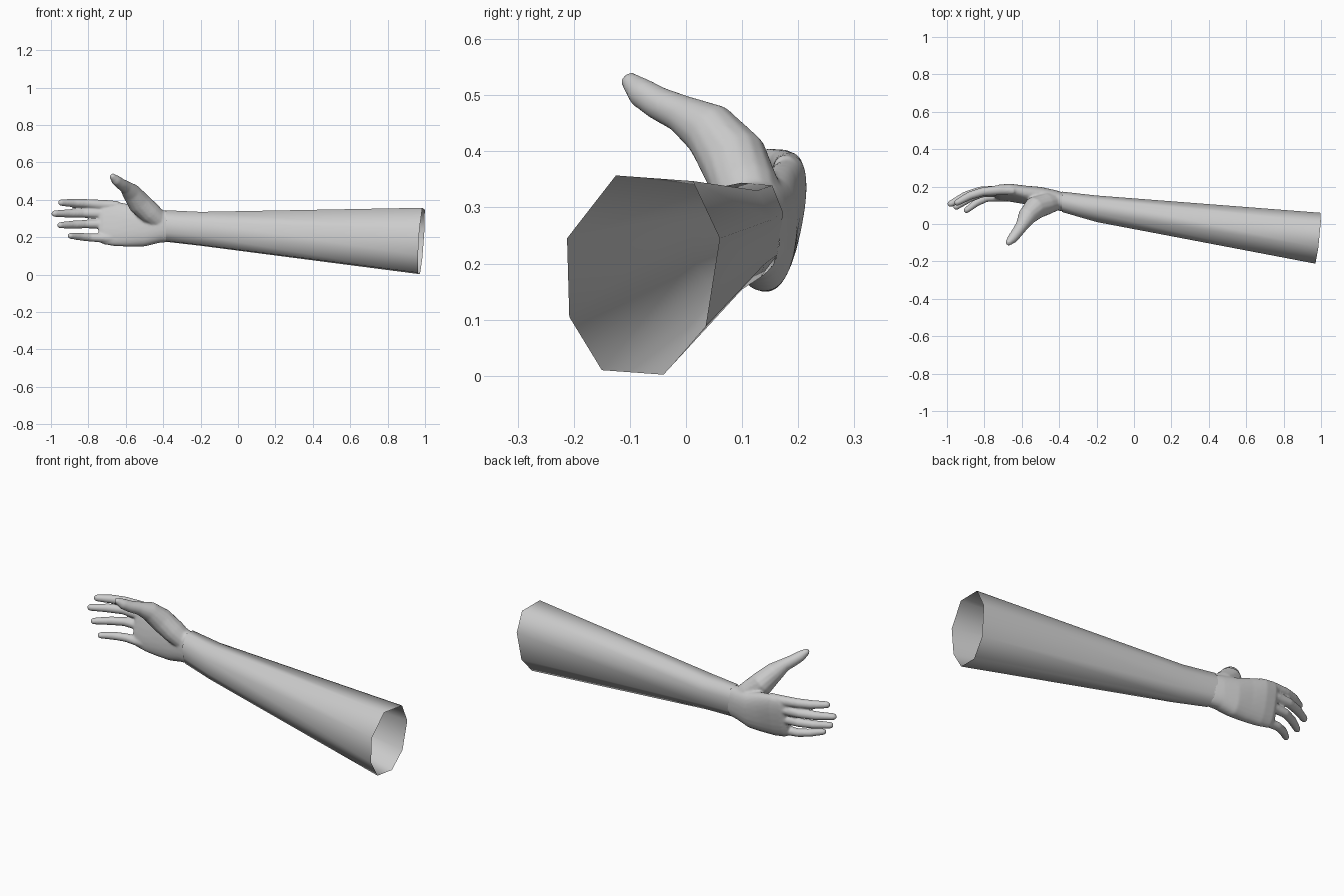
import bpy, bmesh
from math import sin, cos, pi, copysign
from mathutils import Vector, Matrix

if "Cube" in bpy.data.objects:
    bpy.data.objects.remove(bpy.data.objects["Cube"])


def loft(bm, rings, caps=True):
    """Skin a list of equal-length point rings."""
    vs = [[bm.verts.new(p) for p in r] for r in rings]
    n = len(vs[0])
    for a, b in zip(vs, vs[1:]):
        for i in range(n):
            j = (i + 1) % n
            bm.faces.new((a[i], a[j], b[j], b[i]))
    if caps:
        bm.faces.new(vs[0][::-1])
        bm.faces.new(vs[-1])


def make_object(name, bm):
    me = bpy.data.meshes.new(name)
    bm.to_mesh(me)
    bm.free()
    ob = bpy.data.objects.new(name, me)
    bpy.context.collection.objects.link(ob)
    return ob


def smooth(ob, angle):
    bpy.ops.object.select_all(action='DESELECT')
    ob.select_set(True)
    bpy.context.view_layer.objects.active = ob
    bpy.ops.object.shade_smooth_by_angle(angle=angle)


def section(x, yc, zc, hy, hz, tilt, n=24, e=0.85):
    """Tilted, slightly squared oval across the hand."""
    pts = []
    for i in range(n):
        a = 2 * pi * i / n
        y = hy * copysign(abs(cos(a)) ** e, cos(a))
        z = hz * copysign(abs(sin(a)) ** e, sin(a))
        pts.append(Vector((x, yc + y * cos(tilt) + z * sin(tilt),
                           zc - y * sin(tilt) + z * cos(tilt))))
    return pts


def tube(bm, path, n=14):
    """Round digit along (x, y, z, radius) points with a rounded tip."""
    P = [Vector(p[:3]) for p in path]
    R = [p[3] for p in path]
    d = (P[-1] - P[-2]).normalized()
    tip, r = P[-1], R[-1]
    for f, s in ((0.5, 0.87), (0.85, 0.53), (0.98, 0.2)):
        P.append(tip + d * r * f)
        R.append(r * s)
    rings = []
    for i, p in enumerate(P):
        t = (P[min(i + 1, len(P) - 1)] - P[max(i - 1, 0)]).normalized()
        u = t.cross(Vector((0, 0.3, 1))).normalized()
        v = t.cross(u)
        rings.append([p + R[i] * (u * cos(2 * pi * k / n) + v * sin(2 * pi * k / n))
                      for k in range(n)])
    loft(bm, rings)


# Forearm: open eight-sided tapering tube
end = [(-.125, .357), (.012, .347), (.06, .245), (.035, .088),
       (-.04, .002), (-.15, .01), (-.208, .105), (-.212, .245)]
rings = [[Vector((.98 + .1 * (y + .075) + .06 * (z - .18), y, z)) for y, z in end]]
for x, yc, zc, sy, sz in ((-.2, .082, .245, .52, .51), (-.385, .119, .26, .4, .475)):
    rings.append([Vector((x, yc + sy * (y + .075), zc + sz * (z - .18))) for y, z in end])
bm = bmesh.new()
loft(bm, rings, caps=False)
bmesh.ops.recalc_face_normals(bm, faces=bm.faces)
forearm = make_object("forearm", bm)
smooth(forearm, 1.2)

# Palm
bm = bmesh.new()
loft(bm, [section(*s) for s in (
    (-.36, .115, .257, .048, .082, 0),
    (-.42, .127, .258, .054, .088, .05),
    (-.50, .145, .252, .052, .102, .1),
    (-.58, .155, .262, .046, .114, .15),
    (-.66, .167, .272, .040, .122, .2),
    (-.72, .170, .278, .032, .118, .2),
    (-.745, .170, .280, .020, .105, .2))])

# Fingers: root height/depth, middle and tip
for ry, rz, my, mz, tx, ty, tz, r in (
        (.182, .372, .172, .380, -.945, .115, .385, .024),
        (.180, .325, .176, .328, -.980, .108, .326, .024),
        (.170, .270, .165, .270, -.950, .092, .264, .023),
        (.145, .195, .140, .198, -.895, .074, .207, .022)):
    mx = -.70 + (tx + .70) * .45
    tube(bm, [(-.64, ry - .005, rz, r * .9), (-.71, ry, rz, r * 1.15),
              (mx, my, mz, r), ((mx + tx) / 2, (my + ty) / 2 + .008, (mz + tz) / 2, r * .95),
              (tx, ty, tz, r * .75)])

# Thumb
tube(bm, [(-.41, .125, .28, .05), (-.47, .108, .33, .06), (-.53, .085, .385, .062),
          (-.572, .04, .44, .05), (-.60, -.01, .468, .034), (-.628, -.05, .486, .030),
          (-.652, -.08, .505, .027), (-.669, -.098, .523, .018)])
bmesh.ops.recalc_face_normals(bm, faces=bm.faces)
hand = make_object("hand", bm)

# Fuse the hand parts into one soft skin
rm = hand.modifiers.new("fuse", 'REMESH')
rm.mode = 'VOXEL'
rm.voxel_size = .006
sm = hand.modifiers.new("soften", 'SMOOTH')
sm.factor = .5
sm.iterations = 6
dg = bpy.context.evaluated_depsgraph_get()
fused = bpy.data.meshes.new_from_object(hand.evaluated_get(dg))
hand.modifiers.clear()
hand.data = fused

# Open the wrist where it meets the forearm
bm = bmesh.new()
bm.from_mesh(fused)
bmesh.ops.delete(bm, geom=[f for f in bm.faces if f.calc_center_median().x > -.372],
                 context='FACES')
bm.to_mesh(fused)
bm.free()
smooth(hand, 1.2)
